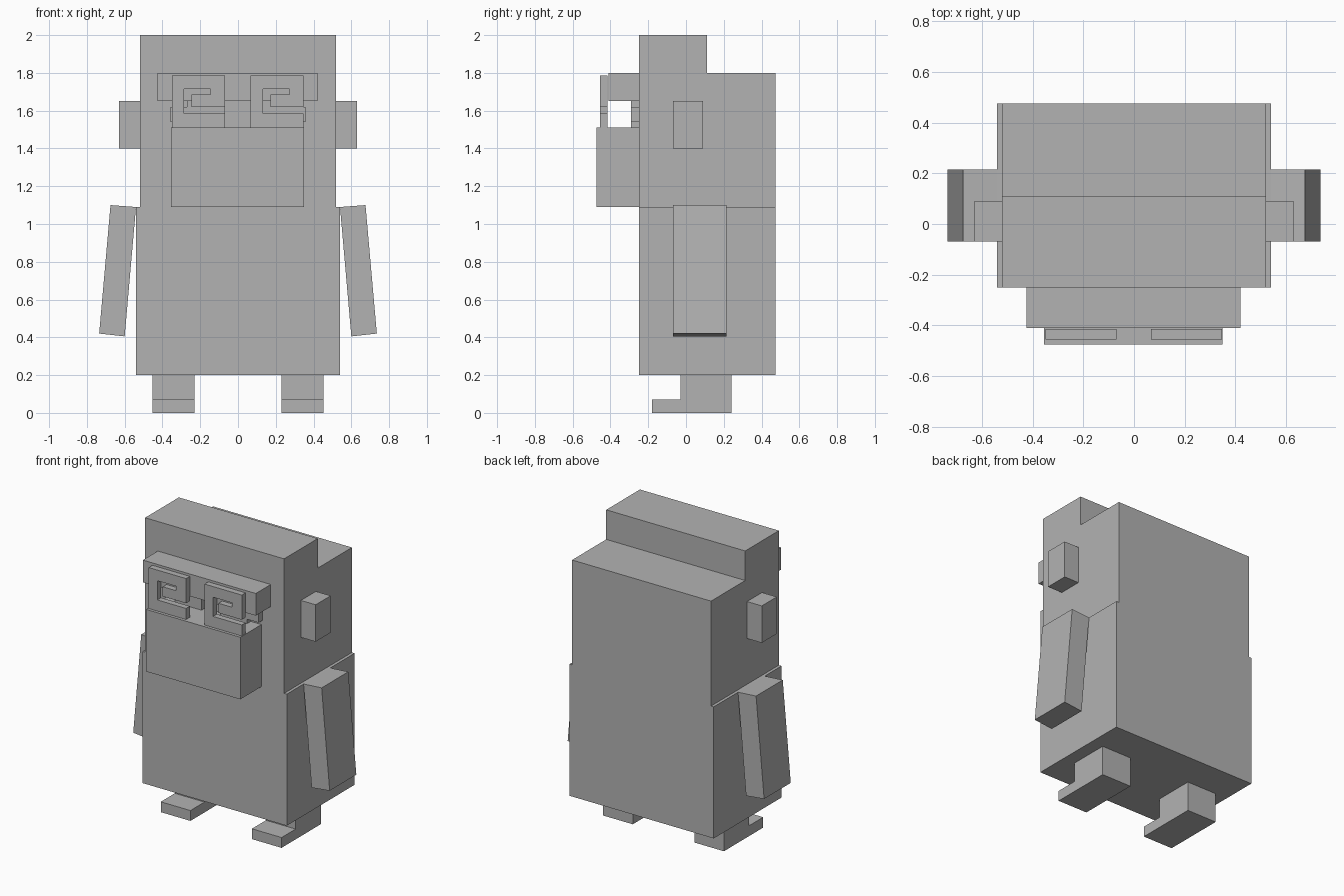
import bpy, bmesh
from mathutils import Vector

cube = bpy.data.objects.get("Cube")
if cube:
    bpy.data.objects.remove(cube, do_unlink=True)

grey = bpy.data.materials.new("plain grey")
grey.use_nodes = True
COLOUR = (0.45, 0.45, 0.45, 1)
grey.diffuse_color = COLOUR
grey.node_tree.nodes["Principled BSDF"].inputs["Base Color"].default_value = COLOUR


def prism(name, outline, start, end, axis="y"):
    """Extrude an outline in xz along y, or an outline in yz along x."""
    bm = bmesh.new()
    if axis == "y":
        points = [(a, start, b) for a, b in outline]
        step = Vector((0, end - start, 0))
    else:
        points = [(start, a, b) for a, b in outline]
        step = Vector((end - start, 0, 0))
    face = bm.faces.new([bm.verts.new(p) for p in points])
    out = bmesh.ops.extrude_face_region(bm, geom=[face], use_keep_orig=True)
    moved = [v for v in out["geom"] if isinstance(v, bmesh.types.BMVert)]
    bmesh.ops.translate(bm, verts=moved, vec=step)
    bmesh.ops.recalc_face_normals(bm, faces=bm.faces)
    mesh = bpy.data.meshes.new(name)
    bm.to_mesh(mesh)
    bm.free()
    mesh.materials.append(grey)
    obj = bpy.data.objects.new(name, mesh)
    bpy.context.collection.objects.link(obj)
    return obj


def box(name, x0, x1, y0, y1, z0, z1):
    return prism(name, [(x0, z0), (x1, z0), (x1, z1), (x0, z1)], y0, y1)


FRONT, BACK = -0.25, 0.475

# Body, and head with a raised front crest
box("body", -0.54, 0.54, FRONT, BACK, 0.2, 1.09)
head = [(FRONT, 1.09), (BACK, 1.09), (BACK, 1.8), (0.11, 1.8), (0.11, 2), (FRONT, 2)]
prism("head", head, -0.52, 0.52, "x")

# Muzzle and brow
box("muzzle", -0.355, 0.35, -0.475, FRONT, 1.09, 1.51)
box("brow", -0.425, 0.42, -0.41, FRONT, 1.65, 1.8)

# Spiral eyes: a square plate with a hooked channel, same way round on both sides
spiral = [(0, 1.51), (0.28, 1.51), (0.28, 1.585), (0.065, 1.585),
          (0.065, 1.715), (0.205, 1.715), (0.205, 1.685), (0.105, 1.685),
          (0.105, 1.62), (0.28, 1.62), (0.28, 1.787), (0, 1.787)]
for side, left_edge in (("right", -0.35), ("left", 0.067)):
    prism(side + "_eye", [(x + left_edge, z) for x, z in spiral], -0.455, -0.415)

# Paired parts, mirrored across x
eye_back = [(0.07, 1.51), (0.27, 1.51), (0.27, 1.54), (0.358, 1.54),
            (0.358, 1.62), (0.27, 1.62), (0.27, 1.66), (0.07, 1.66)]
arm = [(0.54, 1.09), (0.675, 1.10), (0.735, 0.42), (0.60, 0.405)]
leg = [(-0.18, 0), (0.24, 0), (0.24, 0.2), (-0.03, 0.2), (-0.03, 0.07), (-0.18, 0.07)]
for side, s in (("left", 1), ("right", -1)):
    prism(side + "_eye_back", [(s * x, z) for x, z in eye_back], -0.29, FRONT)
    prism(side + "_arm", [(s * x, z) for x, z in arm], -0.07, 0.215)
    prism(side + "_leg", leg, s * 0.23, s * 0.452, "x")
    box(side + "_ear", s * 0.52, s * 0.63, -0.07, 0.09, 1.4, 1.65)
